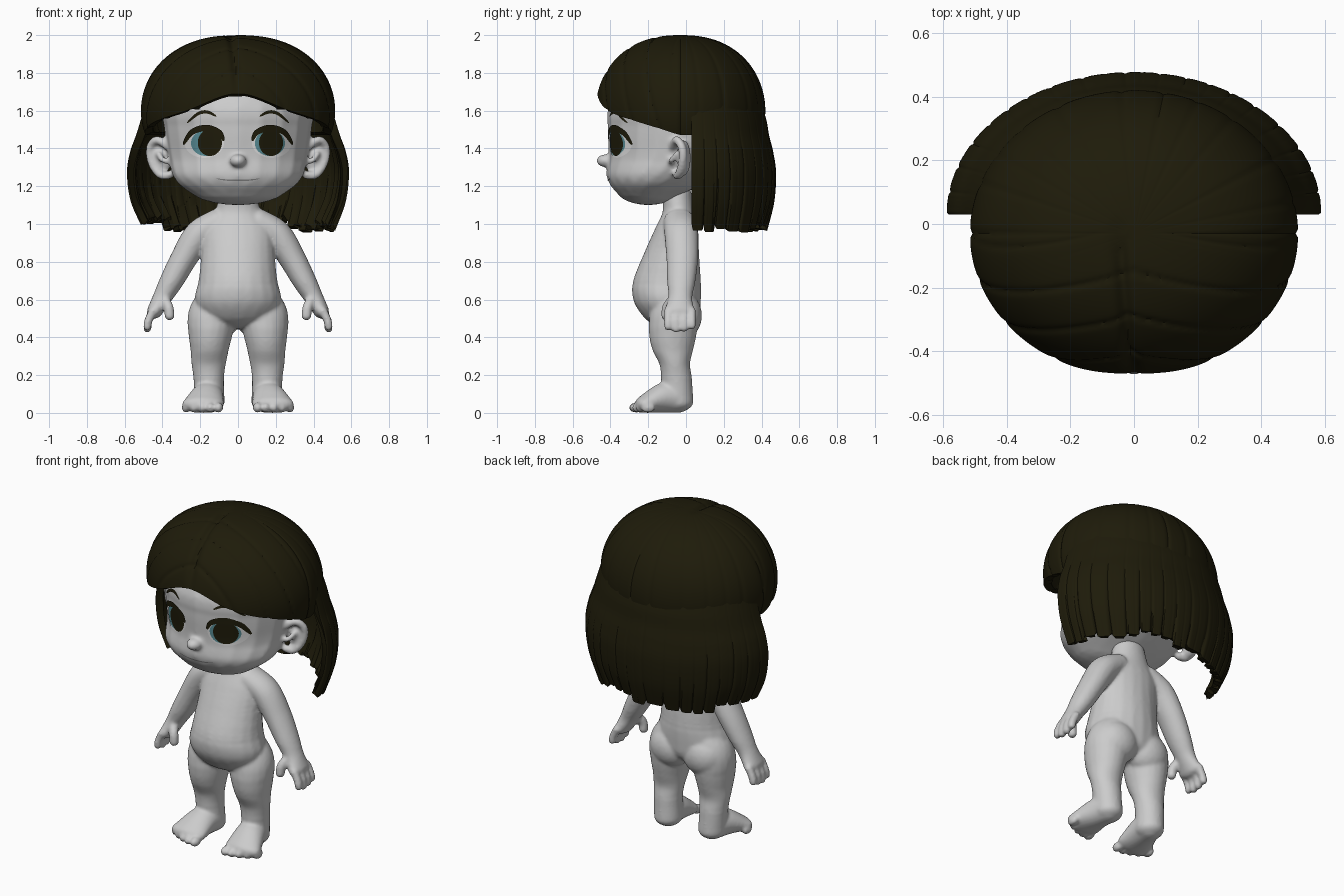
import bpy, bmesh, math, random
from mathutils import Vector, Matrix
from mathutils.bvhtree import BVHTree

random.seed(4)
if "Cube" in bpy.data.objects:
    bpy.data.objects.remove(bpy.data.objects["Cube"])


def material(name, rgb):
    m = bpy.data.materials.new(name)
    m.use_nodes = True
    m.diffuse_color = (*rgb, 1)
    m.node_tree.nodes["Principled BSDF"].inputs["Base Color"].default_value = (*rgb, 1)
    return m


SKIN = material("pale grey", (0.6, 0.6, 0.6))
HAIR = material("dark brown", (0.013, 0.011, 0.003))
WHITE = material("eye white", (0.72, 0.72, 0.72))
TEAL = material("teal", (0.10, 0.27, 0.31))
LINE = material("mouth grey", (0.25, 0.25, 0.25))


def finish(name, bm, mat):
    mesh = bpy.data.meshes.new(name)
    bmesh.ops.recalc_face_normals(bm, faces=bm.faces)
    bm.to_mesh(mesh)
    bm.free()
    obj = bpy.data.objects.new(name, mesh)
    bpy.context.collection.objects.link(obj)
    mesh.materials.append(mat)
    mesh.shade_smooth()
    return obj


def apply_modifiers(obj):
    bpy.context.view_layer.objects.active = obj
    for mod in list(obj.modifiers):
        bpy.ops.object.modifier_apply(modifier=mod.name)
    obj.data.shade_smooth()


def spline(keys, steps):
    """Smooth samples through a list of equal-length keys."""
    out = []
    for i in range(len(keys) - 1):
        a, b, c, d = (keys[max(0, min(len(keys) - 1, i + k))] for k in (-1, 0, 1, 2))
        for s in range(steps):
            t = s / steps
            out.append([q + t * (r - p) / 2 + t * t * (p - 2.5 * q + 2 * r - w / 2)
                        + t ** 3 * (1.5 * (q - r) + (w - p) / 2)
                        for p, q, r, w in zip(a, b, c, d)])
    return out + [list(keys[-1])]


def ball(bm, x, y, z, rx, ry, rz, sub=3):
    mat = Matrix.Translation((x, y, z)) @ Matrix.Diagonal((rx, ry, rz, 1))
    bmesh.ops.create_icosphere(bm, subdivisions=sub, radius=1, matrix=mat)


def chain(bm, keys, steps=8, sides=(1,), sub=3):
    for side in sides:
        for x, *rest in spline(keys, steps):
            ball(bm, x * side, *rest, sub=sub)


def tube(bm, points, r, steps=6):
    chain(bm, [(*p, r, r, r) for p in points], steps, (1, -1), 2)


def fuse(obj, voxel, rounds):
    rem = obj.modifiers.new("fuse", "REMESH")
    rem.mode, rem.voxel_size = "VOXEL", voxel
    sm = obj.modifiers.new("soften", "SMOOTH")
    sm.factor, sm.iterations = 0.5, rounds
    apply_modifiers(obj)


# Body: torso, limbs, hands and feet fused into one skin
BOTH = (1, -1)
bm = bmesh.new()
chain(bm, [(0, -0.05, 1.16, 0.10, 0.08, 0.05), (0, -0.04, 1.06, 0.125, 0.085, 0.05),
           (0, -0.05, 0.97, 0.185, 0.115, 0.05), (0, -0.075, 0.85, 0.195, 0.145, 0.05),
           (0, -0.10, 0.70, 0.21, 0.18, 0.05), (0, -0.10, 0.60, 0.23, 0.18, 0.05),
           (0, -0.08, 0.52, 0.20, 0.15, 0.05), (0, -0.07, 0.485, 0.13, 0.11, 0.04)], 10)
chain(bm, [(0.10, -0.06, 0.64, 0.10, 0.10, 0.05), (0.12, -0.06, 0.57, 0.13, 0.12, 0.05),
           (0.138, -0.065, 0.50, 0.13, 0.13, 0.05),
           (0.145, -0.07, 0.42, 0.118, 0.127, 0.05), (0.15, -0.07, 0.34, 0.103, 0.11, 0.04),
           (0.155, -0.06, 0.26, 0.092, 0.082, 0.03),
           (0.155, -0.05, 0.18, 0.082, 0.083, 0.03), (0.15, -0.045, 0.06, 0.08, 0.085, 0.055)],
      8, BOTH)
chain(bm, [(0.15, -0.04, 0.08, 0.078, 0.075, 0.08), (0.165, -0.12, 0.08, 0.09, 0.07, 0.08),
           (0.185, -0.215, 0.047, 0.112, 0.055, 0.047)], 8, BOTH)
for side in BOTH:
    ball(bm, 0.11 * side, -0.02, 0.515, 0.13, 0.105, 0.125)
    for i in range(5):
        ball(bm, side * (0.104 + 0.043 * i), -0.265 + 0.004 * i * i, 0.028,
             0.026 - 0.001 * i, 0.038, 0.028)
chain(bm, [(0.11, -0.035, 1.01, 0.07, 0.085, 0.07), (0.205, -0.025, 0.945, 0.08, 0.09, 0.075),
           (0.285, -0.02, 0.82, 0.073, 0.085, 0.065), (0.35, -0.025, 0.70, 0.066, 0.076, 0.05),
           (0.40, -0.03, 0.61, 0.053, 0.064, 0.04), (0.44, -0.035, 0.54, 0.042, 0.082, 0.04)],
      8, BOTH)
for i in range(4):
    y = -0.095 + 0.042 * i
    drop = 0.012 * abs(i - 1.3)
    tube(bm, [(0.45, y, 0.54), (0.474, y, 0.49), (0.48, y, 0.442 + drop)], 0.023)
tube(bm, [(0.39, -0.07, 0.60), (0.368, -0.10, 0.56), (0.362, -0.105, 0.515)], 0.028)
body = finish("body", bm, SKIN)
fuse(body, 0.009, 7)

# Head with nose and ears
bm = bmesh.new()
chain(bm, [(0, -0.20, 1.185, 0.25, 0.17, 0.085), (0, -0.155, 1.25, 0.34, 0.265, 0.09),
           (0, -0.06, 1.36, 0.37, 0.35, 0.09), (0, -0.03, 1.50, 0.39, 0.385, 0.09),
           (0, -0.01, 1.62, 0.40, 0.40, 0.09), (0, 0, 1.78, 0.33, 0.31, 0.09)], 14)
ball(bm, 0, -0.425, 1.335, 0.044, 0.05, 0.035)
tube(bm, [(0.37, -0.07, 1.41), (0.43, -0.05, 1.445), (0.467, -0.02, 1.40), (0.455, -0.02, 1.32),
          (0.41, -0.04, 1.26), (0.36, -0.05, 1.26)], 0.023, 10)
tube(bm, [(0.37, -0.08, 1.33), (0.40, -0.075, 1.34), (0.42, -0.05, 1.37)], 0.016)
for side in BOTH:
    ball(bm, 0.41 * side, -0.01, 1.35, 0.06, 0.035, 0.095)
head = finish("head", bm, SKIN)
fuse(head, 0.010, 8)
surface = BVHTree.FromObject(head, bpy.context.evaluated_depsgraph_get())


def on_face(x, z, lift):
    hit = surface.ray_cast(Vector((x, -2, z)), Vector((0, 1, 0)))[0]
    return hit - Vector((0, lift, 0))


def grid(bm, rows, closed=False):
    """Skin a grid of vertices given as rows of points."""
    verts = [[bm.verts.new(p) for p in row] for row in rows]
    for r0, r1 in zip(verts, verts[1:]):
        n = len(r0)
        for i in range(n if closed else n - 1):
            j = (i + 1) % n
            bm.faces.new((r0[i], r0[j], r1[j], r1[i]))
    return verts


def oval(name, x, z, rx, rz, lift, mat):
    bm = bmesh.new()
    angles = [math.tau * i / 40 for i in range(40)]
    rows = grid(bm, [[on_face(x + k / 7 * rx * math.cos(a), z + k / 7 * rz * math.sin(a), lift)
                      for a in angles] for k in range(1, 8)], True)
    bm.faces.new(rows[0])
    finish(name, bm, mat)


def stroke(name, points, width, lift, mat):
    """Tapered painted line that follows the face."""
    path = [Vector(p) for p in spline(points, 10)]
    bm = bmesh.new()
    rows = []
    for i, p in enumerate(path):
        d = (path[min(i + 1, len(path) - 1)] - path[max(i - 1, 0)]).normalized()
        w = width * (0.15 + 0.85 * math.sin(math.pi * i / (len(path) - 1)) ** 0.6)
        n = Vector((-d.y, d.x)) * w
        rows.append([on_face(*(p + n * k), lift) for k in (-1, 0, 1)])
    grid(bm, rows)
    finish(name, bm, mat)


# Eyes glancing to the model's left, lashes, brows and mouth
for label, side, shift in (("left", 1, 0.006), ("right", -1, 0.02)):
    oval(label + "_eye_white", 0.178 * side, 1.428, 0.104, 0.078, 0.003, WHITE)
    oval(label + "_iris", 0.169 * side, 1.428, 0.08, 0.068, 0.005, TEAL)
    oval(label + "_pupil", 0.169 * side + shift, 1.43, 0.064, 0.070, 0.007, HAIR)
    stroke(label + "_lash", [(side * x, z) for x, z in
           ((0.075, 1.44), (0.10, 1.485), (0.17, 1.508), (0.245, 1.485), (0.29, 1.42))],
           0.017, 0.009, HAIR)
    stroke(label + "_brow", [(side * x, z) for x, z in
           ((0.115, 1.57), (0.16, 1.592), (0.21, 1.585), (0.27, 1.535))], 0.009, 0.005, HAIR)
stroke("mouth", [(-0.115, 1.24), (-0.05, 1.232), (0.05, 1.232), (0.115, 1.24)], 0.004, 0.003, LINE)


def crease(u):
    """Narrow groove between neighbouring locks."""
    return (1 - abs(math.sin(u))) ** 6


# Hair cap: swept fringe with a parting, locks radiating at the back
def cap_point(a, t):
    s = max(0, -math.sin(a))
    rim = 1.47 + 0.14 * s + 0.08 * s ** 12
    low = math.asin((rim - 1.6) / 0.4)
    phi = low + (math.pi / 2 - low) * t
    flat = math.cos(phi) ** 0.86
    x, y = flat * math.cos(a), flat * math.sin(a)
    front = min(1, max(0, -y * 4 + 0.2))
    cut = 0.010 * front * crease(9 * y + 3 * abs(x) + 2.5 * math.sin(phi))
    cut += 0.009 * (1 - front) * crease(11 * a + 0.8 * math.sin(5 * a)) * (1 - t * t)
    if y < 0.12:
        cut += 0.024 * math.exp(-((x + 0.09 * t) / 0.04) ** 2) * min(1, (0.12 - y) * 4, 0.2 + 3 * t)
    k = 1 - cut * 2
    return (0.515 * x * k, -0.03 + 0.45 * y * k, 1.6 + 0.4 * math.sin(phi) * k)


bm = bmesh.new()
N = 240
rows = grid(bm, [[cap_point(math.tau * i / N, j / 50) for i in range(N)] for j in range(50)], True)
bm.faces.new(rows[-1])
cap = finish("hair_cap", bm, HAIR)

# Back hair: curtain of uneven locks with a ragged hem
profile = spline([(0.49, 0.37, 1.63), (0.515, 0.396, 1.55), (0.54, 0.41, 1.47),
                  (0.572, 0.432, 1.38), (0.588, 0.447, 1.27), (0.57, 0.437, 1.12),
                  (0.515, 0.40, 0.98)], 8)
LOCKS = 19
hem = [random.uniform(-0.025, 0.025) for _ in range(LOCKS + 2)]


def curtain_point(u, rx, ry, z):
    a = math.pi * u
    fall = max(0, (1.55 - z) / 0.55)
    v = LOCKS * u + 0.35 * math.sin(17 * u) * math.sin(a)
    groove = crease(math.pi * v)
    k = 1 - 0.02 * groove * min(1, fall + 0.1) - 0.006 * crease(2.3 * math.pi * v) * fall
    lock = hem[int(max(0, v))] + 0.03 * groove
    return (rx * k * math.cos(a), 0.03 + ry * k * math.sin(a), z + lock * fall ** 4)


bm = bmesh.new()
grid(bm, [[curtain_point(i / 300, *p) for i in range(301)] for p in profile])
curtain = finish("back_hair", bm, HAIR)

for obj, centre in ((cap, Vector((0, -0.03, 1.6))), (curtain, Vector((0, 0, 1.3)))):
    face = obj.data.polygons[len(obj.data.polygons) // 3]
    if face.normal.dot(face.center - centre) < 0:
        obj.data.flip_normals()
    sol = obj.modifiers.new("thickness", "SOLIDIFY")
    sol.thickness, sol.offset = 0.045, -1
    apply_modifiers(obj)
    bpy.ops.object.select_all(action="DESELECT")
    obj.select_set(True)
    bpy.ops.object.shade_smooth_by_angle(angle=math.radians(40))
